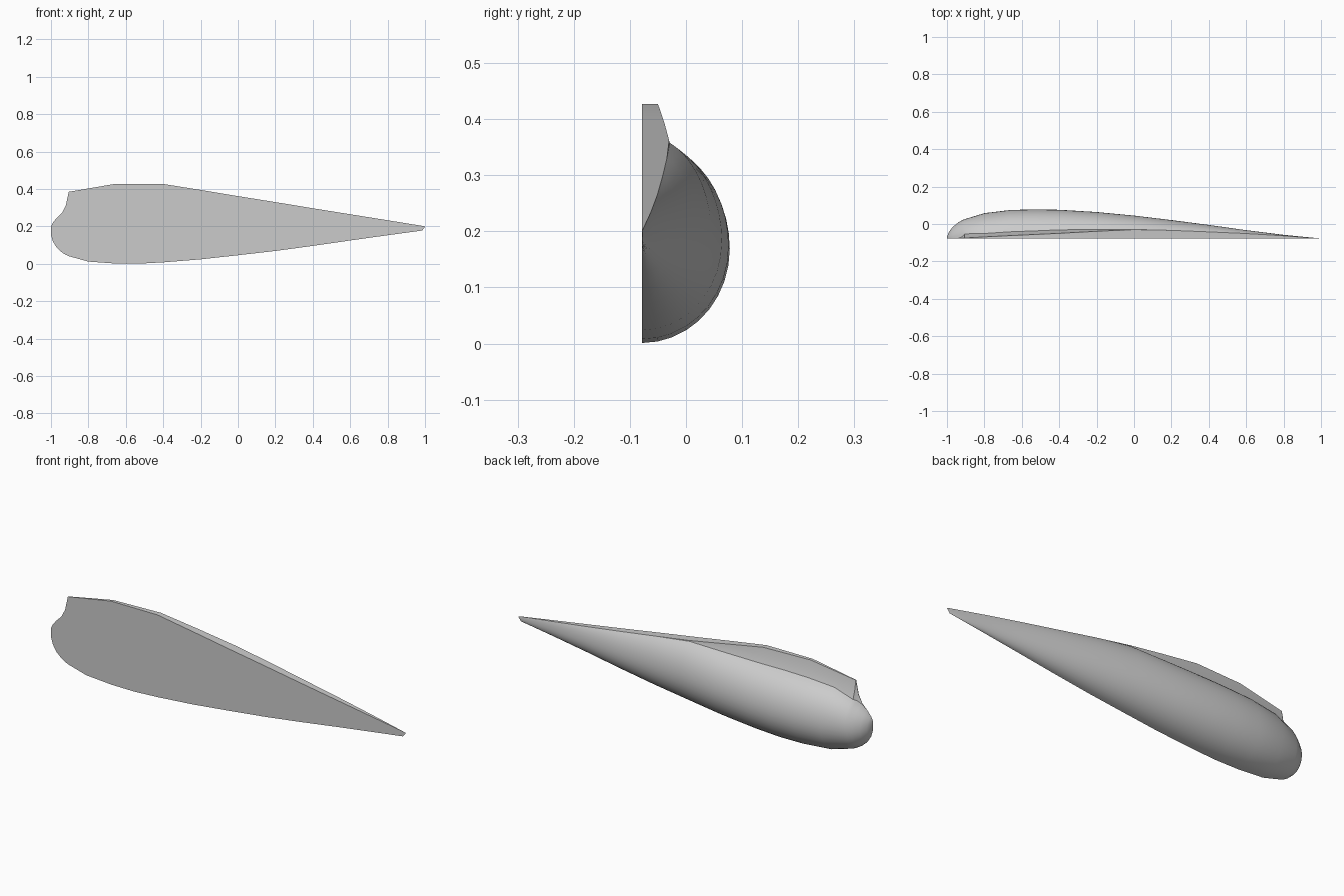
import bpy
import bmesh
from math import acos, cos, sin, pi

cube = bpy.data.objects.get("Cube")
if cube:
    bpy.data.objects.remove(cube, do_unlink=True)

FLAT_Y = -0.078      # plane of the flat front face
ARC_STEPS = 9

# Stations along the body: x, bottom, bulge depth, neck height, top, top edge width
STATIONS = [
    (-1.0, .155, .01, .2, .2, 0),
    (-.99, .12, .035, .22, .22, 0),
    (-.97, .087, .062, .245, .245, 0),
    (-.94, .06, .086, .27, .275, 0),
    (-.92, .048, .098, .285, .315, .002),
    (-.905, .041, .104, .295, .385, .003),
    (-.8, .012, .136, .33, .403, .009),
    (-.66, .002, .153, .345, .427, .016),
    (-.53, .001, .156, .35, .427, .022),
    (-.4, .008, .154, .352, .427, .028),
    (-.2, .024, .142, .355, .395, .039),
    (0, .046, .123, .358, .362, .048),
    (.2, .069, .099, .33, .33, .044),
    (.4, .096, .073, .297, .297, .036),
    (.6, .125, .045, .265, .265, .027),
    (.8, .153, .02, .233, .233, .015),
    (.985, .178, .002, .203, .203, .001),
    (1.0, .198, .001, .2, .2, .0005),
]


def section(x, bottom, depth, neck, top, edge):
    """Half section: round belly, rounded shoulder, slim neck and flat top."""
    middle = bottom + (neck - bottom) * .48
    neck_width = min(edge + (top - neck) * .25, depth * .95)
    sweep = acos(neck_width / depth)
    rise = (neck - middle) / sin(sweep)
    points = []
    for i in range(ARC_STEPS):
        a = pi / 2 * i / ARC_STEPS
        points.append((depth * sin(a), middle - (middle - bottom) * cos(a)))
    for i in range(ARC_STEPS + 1):
        a = sweep * i / ARC_STEPS
        points.append((depth * cos(a), middle + rise * sin(a)))
    # Concave blend from shoulder to top edge
    points.append((edge + (neck_width - edge) * .4, neck + (top - neck) * .45))
    points.append((edge, top))
    points.append((0, top))
    return [(x, FLAT_Y + y, z) for y, z in points]


# Loft the sections into one closed body
bm = bmesh.new()
rings = [[bm.verts.new(p) for p in section(*s)] for s in STATIONS]
for ring, following in zip(rings, rings[1:]):
    for i in range(len(ring)):
        j = (i + 1) % len(ring)
        bm.faces.new((ring[i], ring[j], following[j], following[i]))
bm.faces.new(rings[0])
bm.faces.new(rings[-1])
bmesh.ops.remove_doubles(bm, verts=bm.verts, dist=.0001)
bmesh.ops.recalc_face_normals(bm, faces=bm.faces)

mesh = bpy.data.meshes.new("half_teardrop_body")
bm.to_mesh(mesh)
bm.free()
body = bpy.data.objects.new("half_teardrop_body", mesh)
bpy.context.collection.objects.link(body)

# Plain grey finish
grey = bpy.data.materials.new("plain_grey")
grey.use_nodes = True
colour = (.6, .6, .6, 1)
grey.diffuse_color = colour
grey.node_tree.nodes["Principled BSDF"].inputs["Base Color"].default_value = colour
mesh.materials.append(grey)

# Smooth bulge with crisp flat-face borders
bpy.ops.object.select_all(action="DESELECT")
body.select_set(True)
bpy.context.view_layer.objects.active = body
bpy.ops.object.shade_smooth_by_angle(angle=pi / 6)
